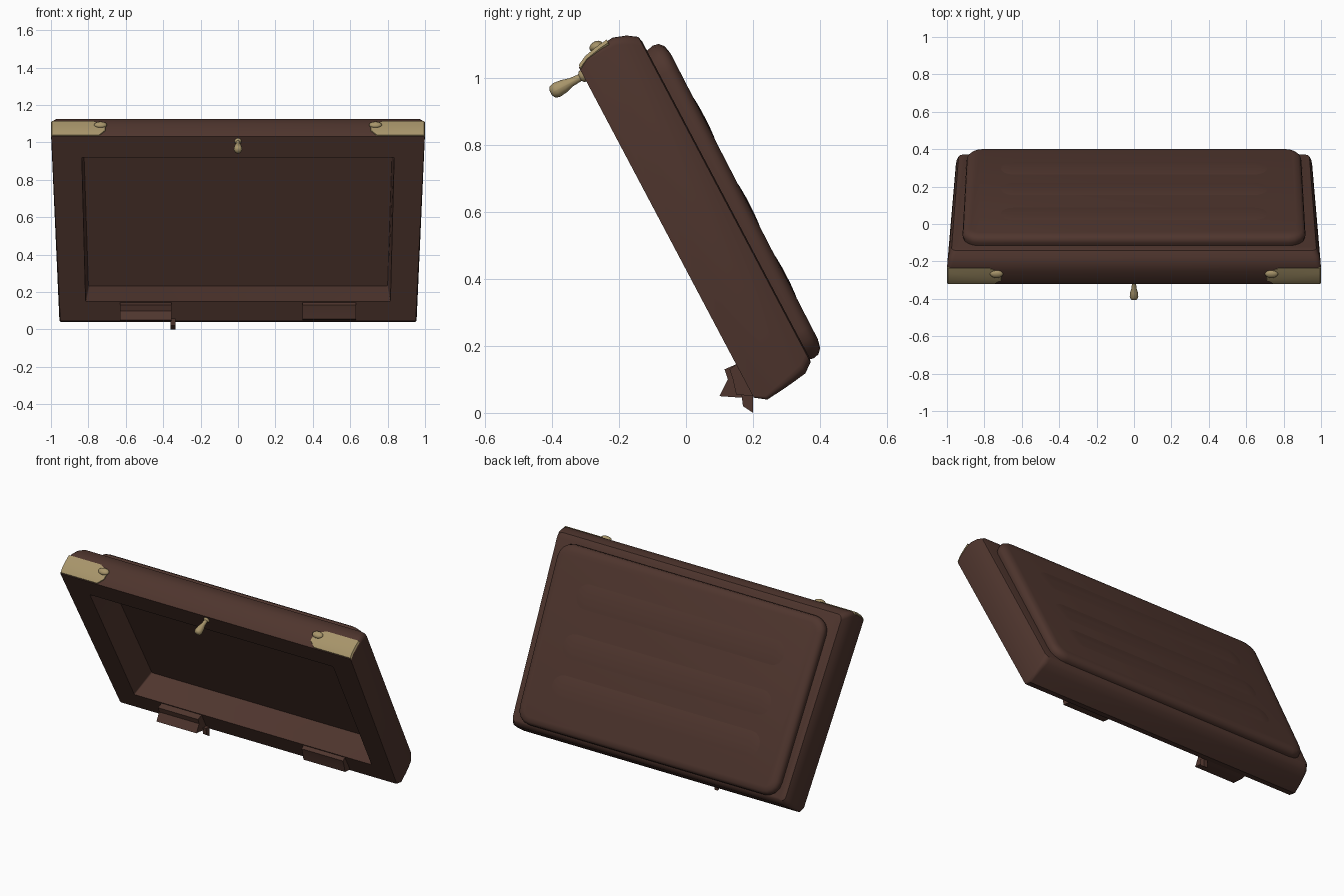
import bpy, bmesh, math
from mathutils import Vector

cube = bpy.data.objects.get("Cube")
if cube:
    bpy.data.objects.remove(cube, do_unlink=True)


def material(name, rgb):
    m = bpy.data.materials.new(name)
    m.use_nodes = True
    m.diffuse_color = (*rgb, 1)
    bsdf = next(n for n in m.node_tree.nodes if n.type == 'BSDF_PRINCIPLED')
    bsdf.inputs["Base Color"].default_value = (*rgb, 1)
    bsdf.inputs["Roughness"].default_value = 0.7
    return m


BROWN = material("dark brown leather", (0.078, 0.036, 0.027))
BRASS = material("dull brass", (0.39, 0.30, 0.145))


def tilt(x, v, w):
    """x across, v up the slope of the lid, w out through its back."""
    return Vector((x, 0.2 - 0.468 * v + 0.884 * w, 0.05 + 0.884 * v + 0.468 * w))


def finish(name, bm, mat, angle=35):
    bmesh.ops.recalc_face_normals(bm, faces=bm.faces)
    me = bpy.data.meshes.new(name)
    bm.to_mesh(me)
    bm.free()
    me.materials.append(mat)
    ob = bpy.data.objects.new(name, me)
    bpy.context.collection.objects.link(ob)
    bpy.ops.object.select_all(action='DESELECT')
    ob.select_set(True)
    bpy.context.view_layer.objects.active = ob
    bpy.ops.object.shade_smooth_by_angle(angle=math.radians(angle))
    return ob


def ring(bottom, top, v0, v1, w, r, inset=0.0, lean=0.0):
    """Rounded trapezoid outline; lean thickens it towards the top."""
    pts = []
    for k, (sx, sv) in enumerate(((1, 1), (-1, 1), (-1, -1), (1, -1))):
        half = (top if sv > 0 else bottom) - inset - r
        vc = (v1 - inset - r) if sv > 0 else (v0 + inset + r)
        for i in range(5):
            a = (k + i / 4) * math.pi / 2
            v = vc + r * math.sin(a)
            pts.append(tilt(sx * half + r * math.cos(a), v, w + lean * v))
    return pts


def skin(bm, rows):
    """Bridge closed outlines in order and cap both ends."""
    n = len(rows[0])
    for a, b in zip(rows, rows[1:]):
        for i in range(n):
            j = (i + 1) % n
            bm.faces.new((a[i], a[j], b[j], b[i]))
    bm.faces.new(rows[0])
    bm.faces.new(rows[-1])


def loft(name, rings, mat, angle=35):
    bm = bmesh.new()
    skin(bm, [[bm.verts.new(p) for p in pts] for pts in rings])
    return finish(name, bm, mat, angle)


def prism(name, profile, x0, x1):
    loft(name, [[(x, y, z) for y, z in profile] for x in (x0, x1)], BROWN)


# Hollow lid: recess floor, recess walls, front rim, outer walls, back
loft("lid_frame", [
    ring(0.80, 0.825, 0.115, 0.98, 0.172, 0.01),
    ring(0.815, 0.835, 0.113, 0.984, 0.0, 0.006),
    ring(0.95, 0.997, -0.005, 1.11, 0.0, 0.006),
    ring(0.955, 1.0, -0.029, 1.127, 0.033, 0.012),
    ring(0.955, 1.0, -0.024, 1.138, 0.09, 0.02),
    ring(0.953, 0.998, -0.019, 1.142, 0.13, 0.025),
    ring(0.948, 0.99, -0.013, 1.128, 0.17, 0.03),
    ring(0.938, 0.975, 0.009, 1.108, 0.199, 0.03),
    ring(0.92, 0.96, 0.02, 1.09, 0.203, 0.03),
], BROWN)

# Raised padded panel on the back
loft("back_panel", [ring(0.895, 0.917, 0.015, 1.065, w, 0.09 - i, i, 0.011)
                    for w, i in ((0.185, 0.008), (0.212, 0), (0.231, 0.004),
                                 (0.244, 0.018), (0.25, 0.045))], BROWN, 50)

# Low ribs pressed into the panel
for k, v in enumerate((0.27, 0.51, 0.8)):
    loft(f"panel_rib_{k + 1}",
         [ring(0.72, 0.72, v - 0.08, v + 0.08, w, 0.078 - i, i, 0.011)
          for w, i in ((0.249, 0), (0.2515, 0.02), (0.2535, 0.055))], BROWN, 50)

# Latch knob on the front rim
loft("latch_knob", [ring(r, r, 1.082 - r, 1.082 + r, -s, r * 0.98)
                    for s, r in ((-0.01, 0.02), (0.006, 0.018), (0.012, 0.011),
                                 (0.04, 0.013), (0.065, 0.02), (0.09, 0.023),
                                 (0.104, 0.019), (0.11, 0.008))], BRASS, 50)

for side, s in (("left", 1), ("right", -1)):
    # Thin brass plate over each upper corner
    loft(f"corner_plate_{side}",
         [[tilt(s * x, v + d, w) for x, d in ((inner, -0.02), (inner + 0.005, 0.005),
                                              (0.995, 0.005), (1.0, -0.005), (0.99, -0.02))]
          for w, v, inner in ((0.003, 1.112, 0.74), (0.033, 1.127, 0.705),
                              (0.078, 1.136, 0.705), (0.112, 1.140, 0.77))], BRASS)

    # Worn boss at the inner end of the plate
    bm = bmesh.new()
    bmesh.ops.create_uvsphere(bm, u_segments=16, v_segments=10, radius=1)
    for p in bm.verts:
        p.co = tilt(s * 0.735 + 0.035 * p.co.x, 1.141 + 0.016 * p.co.y,
                    0.075 + 0.022 * p.co.z)
    finish(f"corner_boss_{side}", bm, BRASS, 60)

# Hinges under the lower rim: one nearly closed, one sprung open with a loose tab
prism("hinge_left", ((0.15, 0.055), (0.20, 0.05), (0.20, 0.07), (0.165, 0.13),
                     (0.15, 0.145), (0.13, 0.13), (0.14, 0.10)), 0.345, 0.63)
prism("hinge_right", ((0.10, 0.05), (0.17, 0.045), (0.20, 0.05), (0.20, 0.07),
                      (0.165, 0.13), (0.15, 0.145), (0.115, 0.13), (0.125, 0.10)),
      -0.63, -0.355)
prism("hinge_tab_right", ((0.165, 0.06), (0.17, 0.02), (0.20, 0.0), (0.20, 0.06)),
      -0.36, -0.335)
